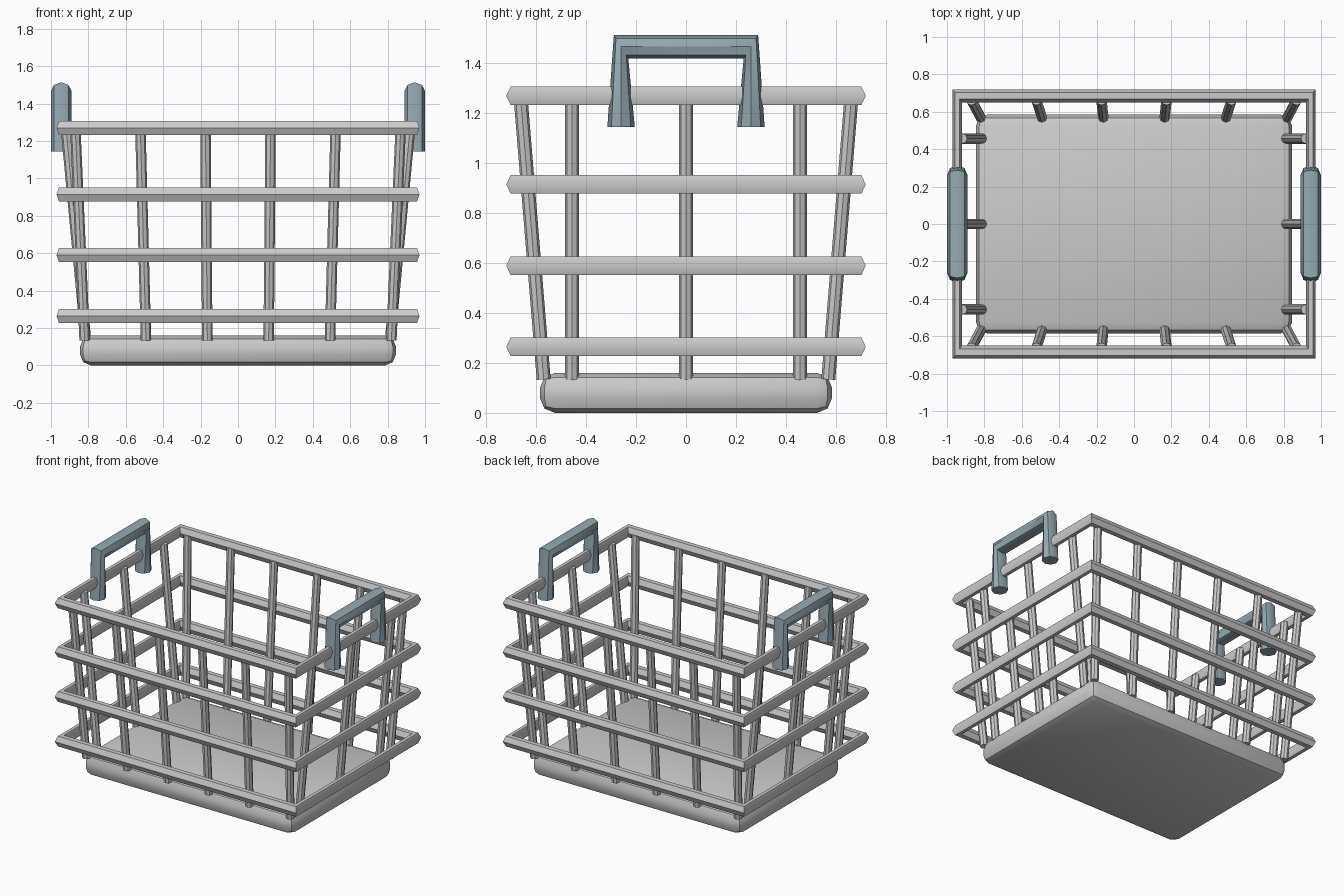
import bpy, bmesh, math
from mathutils import Vector

if "Cube" in bpy.data.objects:
    bpy.data.objects.remove(bpy.data.objects["Cube"])


def finish(bm, name, mat=None):
    bmesh.ops.recalc_face_normals(bm, faces=bm.faces)
    me = bpy.data.meshes.new(name)
    bm.to_mesh(me)
    bm.free()
    ob = bpy.data.objects.new(name, me)
    bpy.context.collection.objects.link(ob)
    if mat:
        me.materials.append(mat)
    bpy.ops.object.select_all(action='DESELECT')
    ob.select_set(True)
    bpy.context.view_layer.objects.active = ob
    bpy.ops.object.shade_smooth_by_angle(angle=math.radians(40))
    return ob


def tube(name, points, radius, sides, axis, closed=False, mat=None):
    """Sweep a polygon along a path; corners use the neighbour-to-neighbour direction."""
    bm = bmesh.new()
    pts = [Vector(p) for p in points]
    n = len(pts)
    rings = []
    for i, p in enumerate(pts):
        a = pts[(i - 1) % n] if closed else pts[max(i - 1, 0)]
        b = pts[(i + 1) % n] if closed else pts[min(i + 1, n - 1)]
        t = (b - a).normalized()
        v = Vector(axis)
        v = (v - t * v.dot(t)).normalized()
        u = t.cross(v)
        rings.append([bm.verts.new(p + radius * (math.cos(k * math.tau / sides) * u
                                                 + math.sin(k * math.tau / sides) * v))
                      for k in range(sides)])
    for i in range(n if closed else n - 1):
        r, s = rings[i], rings[(i + 1) % n]
        for k in range(sides):
            j = (k + 1) % sides
            bm.faces.new((r[k], r[j], s[j], s[k]))
    if not closed:
        bm.faces.new(rings[0])
        bm.faces.new(rings[-1])
    return finish(bm, name, mat)


slate = bpy.data.materials.new("slate")
slate.diffuse_color = (0.30, 0.40, 0.45, 1)
slate.use_nodes = True
slate.node_tree.nodes["Principled BSDF"].inputs["Base Color"].default_value = slate.diffuse_color

# Base tray with rounded edges
bm = bmesh.new()
bmesh.ops.create_cube(bm, size=1)
bmesh.ops.scale(bm, vec=(1.69, 1.17, 0.16), verts=bm.verts)
bmesh.ops.translate(bm, vec=(0, 0, 0.08), verts=bm.verts)
bmesh.ops.bevel(bm, geom=bm.edges[:], offset=0.06, segments=2, profile=0.5, affect='EDGES')
finish(bm, "base")

# Four horizontal rails
X, Y = 0.945, 0.685
for i, z in enumerate((0.265, 0.59, 0.915, 1.27)):
    tube(f"rail_{i + 1}", [(-X, -Y, z), (X, -Y, z), (X, Y, z), (-X, Y, z)],
         0.043, 6, (0, 0, 1), closed=True)

# Leaning posts on front and back
for side, label in ((-1, "front"), (1, "back")):
    for i in range(6):
        f = (i - 2.5) / 2.5
        tube(f"{label}_post_{i + 1}", [(0.82 * f, side * 0.57, 0.135),
                                       (0.87 * f, side * 0.663, 1.27)], 0.028, 8, (1, 0, 0))

# Leaning posts and handles on left and right
for side, label in ((-1, "left"), (1, "right")):
    for i, y in enumerate((-0.457, 0, 0.457)):
        tube(f"{label}_post_{i + 1}", [(side * 0.813, y, 0.135),
                                       (side * 0.92, y, 1.27)], 0.028, 8, (0, 1, 0))
    x = side * 0.945
    tube(f"{label}_handle", [(x, -0.26, 1.145), (x, -0.26, 1.467),
                             (x, 0.26, 1.467), (x, 0.26, 1.145)],
         0.055, 8, (1, 0, 0), mat=slate)
